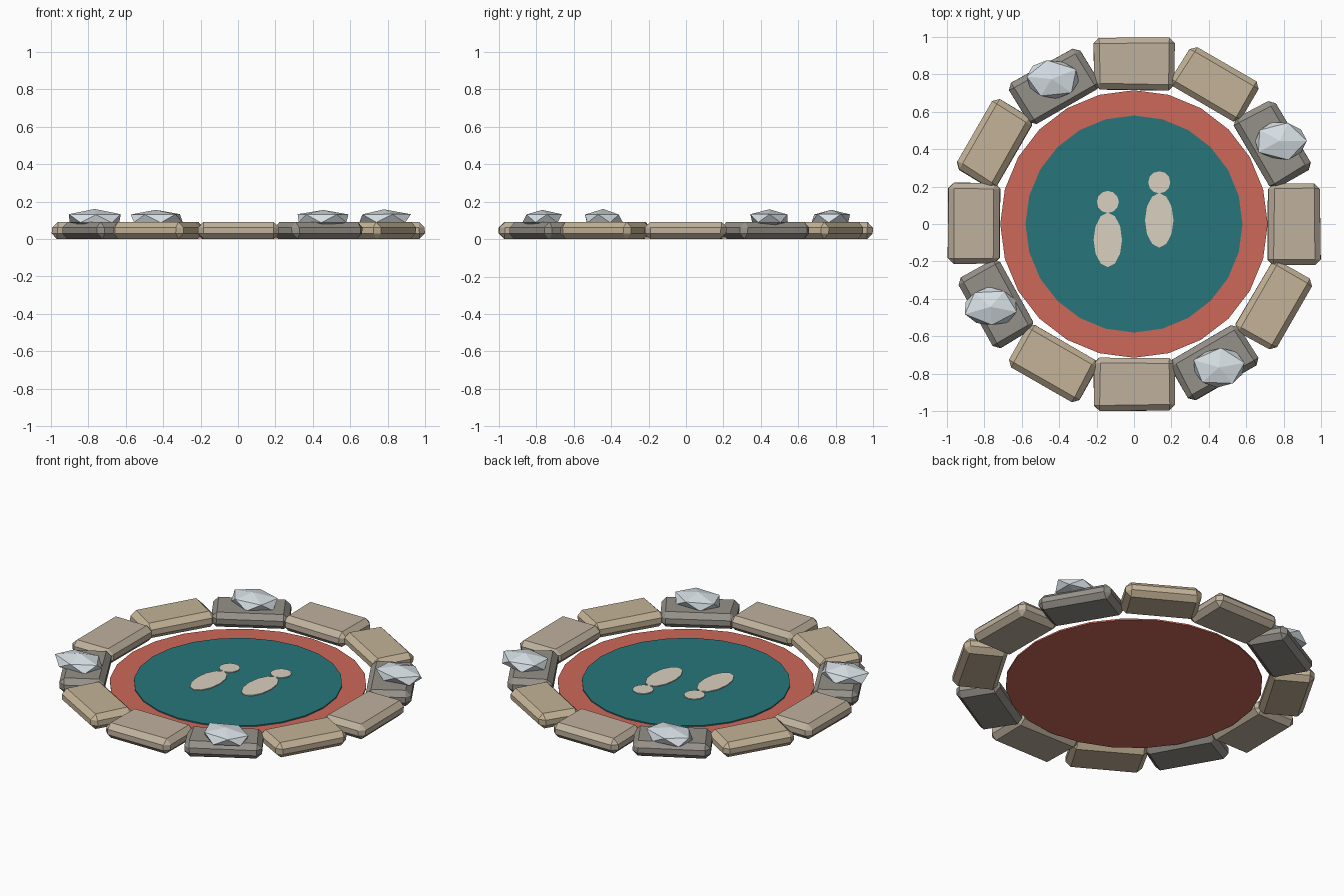
import bpy, bmesh, math, random
from mathutils import Matrix

if "Cube" in bpy.data.objects:
    bpy.data.objects.remove(bpy.data.objects["Cube"])

random.seed(4)


def material(name, rgb):
    m = bpy.data.materials.new(name)
    m.diffuse_color = (*rgb, 1)
    m.use_nodes = True
    m.node_tree.nodes["Principled BSDF"].inputs["Base Color"].default_value = m.diffuse_color
    return m


CORAL = material("coral", (0.62, 0.14, 0.10))
TEAL = material("teal", (0.02, 0.18, 0.20))
CREAM = material("cream", (0.70, 0.63, 0.52))
SAND = material("sand", (0.52, 0.44, 0.34))
TAN = material("tan", (0.55, 0.45, 0.31))
GREY = material("grey", (0.30, 0.28, 0.25))
ICE = material("ice", (0.68, 0.74, 0.78))


def finish(bm, name, mat, loc=(0, 0, 0), rot=0):
    bmesh.ops.recalc_face_normals(bm, faces=bm.faces)
    me = bpy.data.meshes.new(name)
    bm.to_mesh(me)
    bm.free()
    me.materials.append(mat)
    ob = bpy.data.objects.new(name, me)
    ob.location = loc
    ob.rotation_euler.z = rot
    bpy.context.collection.objects.link(ob)
    return ob


def disc(name, mat, x, y, rx, ry, z0, z1, sides):
    bm = bmesh.new()
    bmesh.ops.create_cone(bm, cap_ends=True, segments=sides, radius1=1,
                          radius2=1, depth=1)
    bmesh.ops.scale(bm, vec=(rx, ry, z1 - z0), verts=bm.verts)
    finish(bm, name, mat, (x, y, (z0 + z1) / 2))


def stone(name, mat, depth, radius, angle):
    bm = bmesh.new()
    bmesh.ops.create_cube(bm, size=1,
                          matrix=Matrix.Diagonal((depth, 0.43, 0.092, 1)))
    # slightly uneven hand-cut corners
    for v in bm.verts:
        v.co.x += random.uniform(-0.006, 0.006)
        v.co.y += random.uniform(-0.008, 0.008)
    bmesh.ops.bevel(bm, geom=bm.edges[:], offset=0.03, segments=1,
                    affect='EDGES', profile=0.5)
    finish(bm, name, mat,
           (radius * math.cos(angle), radius * math.sin(angle), 0.046), angle)


def crystal(name, x, y, turn):
    bm = bmesh.new()
    bmesh.ops.create_icosphere(bm, subdivisions=1, radius=1)
    for v in bm.verts:
        v.co *= random.uniform(0.93, 1.06)
    bmesh.ops.rotate(bm, matrix=Matrix.Rotation(turn, 3, 'Z'), verts=bm.verts)
    bmesh.ops.scale(bm, vec=(0.157, 0.115, 0.049), verts=bm.verts)
    finish(bm, name, ICE, (x, y, 0.11))


# layered floor discs
disc("rim_disc", CORAL, 0, 0, 0.715, 0.715, 0.004, 0.013, 24)
disc("inner_disc", TEAL, 0, 0, 0.58, 0.58, 0.011, 0.020, 24)

# pair of footprints
for side, x, y in (("left", -0.14, -0.085), ("right", 0.135, 0.02)):
    disc(side + "_foot_sole", CREAM, x, y, 0.076, 0.146, 0.018, 0.025, 12)
    disc(side + "_foot_toe", CREAM, x, y + 0.203, 0.059, 0.059, 0.018, 0.025, 12)

# ring of stones, every third one grey
kinds = ((SAND, 0.28, 0.857), (GREY, 0.255, 0.852), (TAN, 0.25, 0.862))
for i in range(12):
    mat, depth, radius = kinds[i % 3]
    stone(f"ring_stone_{i + 1}", mat, depth, radius, math.radians(30 * i))

# crystals on the grey stones
for i, (x, y) in enumerate(((0.78, 0.445), (-0.44, 0.775),
                            (-0.767, -0.443), (0.455, -0.767))):
    crystal(f"crystal_{i + 1}", x, y, 0.5 * i)
